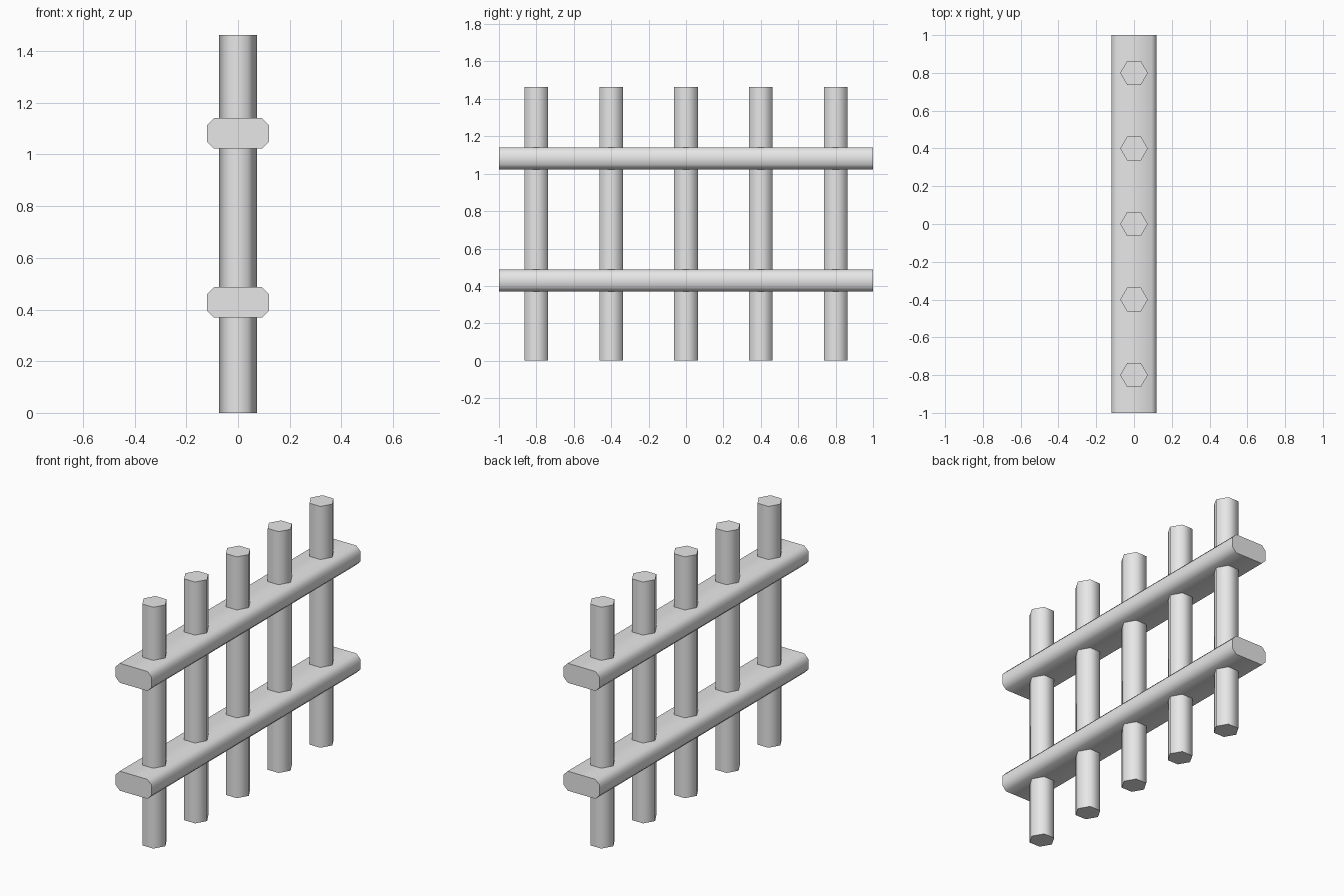
import bpy
import bmesh
import math
from mathutils import Vector

if "Cube" in bpy.data.objects:
    bpy.data.objects.remove(bpy.data.objects["Cube"])

# One plain light grey for the whole fence
grey = bpy.data.materials.new("light_grey")
grey.diffuse_color = (0.8, 0.8, 0.8, 1.0)
grey.use_nodes = True
grey.node_tree.nodes["Principled BSDF"].inputs["Base Color"].default_value = grey.diffuse_color


def prism(name, start, sweep):
    """Closed prism: outline points swept along a vector, soft sides, crisp ends."""
    bm = bmesh.new()
    face = bm.faces.new([bm.verts.new(p) for p in start])
    out = bmesh.ops.extrude_face_region(bm, geom=[face])
    verts = [g for g in out["geom"] if isinstance(g, bmesh.types.BMVert)]
    bmesh.ops.translate(bm, verts=verts, vec=Vector(sweep))
    bmesh.ops.recalc_face_normals(bm, faces=bm.faces)
    mesh = bpy.data.meshes.new(name)
    bm.to_mesh(mesh)
    bm.free()
    mesh.materials.append(grey)
    obj = bpy.data.objects.new(name, mesh)
    bpy.context.collection.objects.link(obj)
    bpy.ops.object.select_all(action='DESELECT')
    obj.select_set(True)
    bpy.context.view_layer.objects.active = obj
    bpy.ops.object.shade_smooth_by_angle(angle=math.radians(65))
    return obj


# Hexagonal upright posts, corners pointing along x
R, HEIGHT = 0.073, 1.463
for i in range(5):
    y = -0.8 + 0.4 * i
    hexagon = [(R * math.cos(k * math.pi / 3), y + R * math.sin(k * math.pi / 3), 0)
               for k in range(6)]
    prism(f"post_{i + 1}", hexagon, (0, 0, HEIGHT))

# Chamfered horizontal rails running along y
W, H, C = 0.12, 0.059, 0.027
for name, z in (("lower_rail", 0.428), ("upper_rail", 1.082)):
    outline = [(W, H - C), (W - C, H), (C - W, H), (-W, H - C),
               (-W, C - H), (C - W, -H), (W - C, -H), (W, C - H)]
    prism(name, [(x, -1, z + dz) for x, dz in outline], (0, 2, 0))
